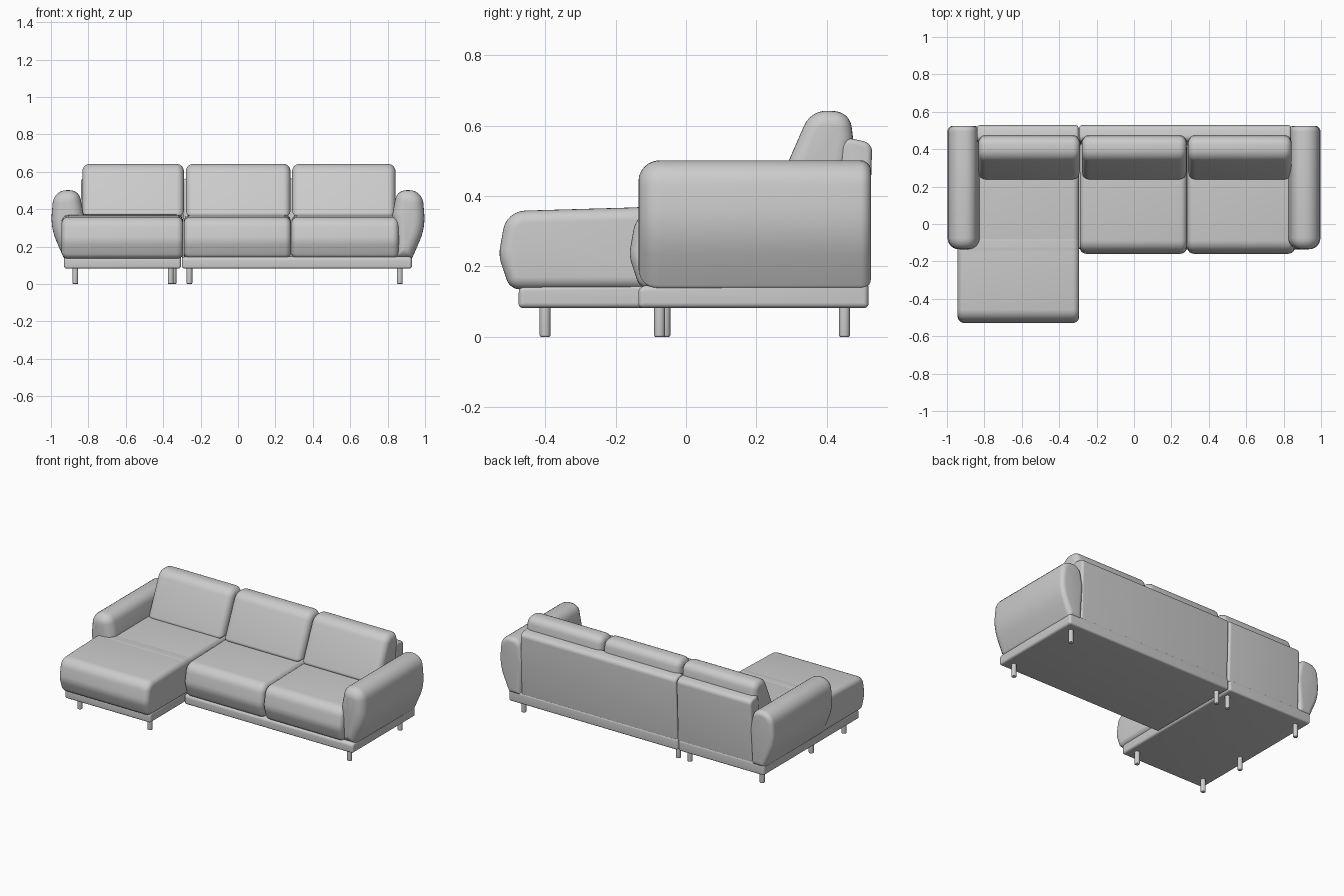
import bpy, bmesh, math
from mathutils import Vector

cube = bpy.data.objects.get("Cube")
if cube:
    bpy.data.objects.remove(cube)


def material(name, value):
    m = bpy.data.materials.new(name)
    m.use_nodes = True
    colour = (value, value, value, 1)
    m.diffuse_color = colour
    m.node_tree.nodes["Principled BSDF"].inputs["Base Color"].default_value = colour
    return m


FABRIC = material("light_grey_fabric", 0.6)


def outline(points, inset, steps=6):
    """Convex profile of (a, b, radius) corners, rounded and moved inward."""
    area = sum(p[0] * q[1] - q[0] * p[1] for p, q in zip(points, points[1:] + points[:1]))
    if area < 0:
        points = points[::-1]
    loop = []
    for i, (a, b, r) in enumerate(points):
        p = Vector((a, b))
        before = (p - Vector(points[i - 1][:2])).normalized()
        after = (Vector(points[(i + 1) % len(points)][:2]) - p).normalized()
        turn = math.atan2(before.cross(after), before.dot(after))
        start = math.atan2(-before.x, before.y)
        rad = max(r - inset, 0.004)
        mid = start + turn / 2
        reach = (inset + rad) / math.cos(turn / 2)
        centre = p - Vector((math.cos(mid), math.sin(mid))) * reach
        for k in range(steps + 1):
            t = start + turn * k / steps
            loop.append(centre + Vector((math.cos(t), math.sin(t))) * rad)
    return loop


def soft_prism(name, points, axis, low, high, rims, steps=6):
    """Extrude a profile along an axis with rounded rims at both ends."""
    place = {"x": lambda a, b, t: (t, a, b),
             "y": lambda a, b, t: (a, t, b),
             "z": lambda a, b, t: (a, b, t)}[axis]
    angles = [math.pi / 2 * k / steps for k in range(steps + 1)]
    rings = [(low + rims[0] * (1 - math.sin(t)), rims[0] * (1 - math.cos(t))) for t in angles]
    rings += [(high - rims[1] * (1 - math.sin(t)), rims[1] * (1 - math.cos(t))) for t in angles[::-1]]
    # rings run outward at each end, so sort them along the axis
    rings.sort(key=lambda ring: ring[0])
    bm = bmesh.new()
    loops = [[bm.verts.new(place(v.x, v.y, t)) for v in outline(points, d)] for t, d in rings]
    for one, two in zip(loops, loops[1:]):
        for i in range(len(one)):
            bm.faces.new((one[i - 1], one[i], two[i], two[i - 1]))
    bm.faces.new(loops[0])
    bm.faces.new(loops[-1])
    bmesh.ops.recalc_face_normals(bm, faces=bm.faces)
    mesh = bpy.data.meshes.new(name)
    bm.to_mesh(mesh)
    bm.free()
    return finish(bpy.data.objects.new(name, mesh))


def finish(obj):
    if not obj.users_collection:
        bpy.context.collection.objects.link(obj)
    obj.data.materials.append(FABRIC)
    bpy.ops.object.select_all(action="DESELECT")
    obj.select_set(True)
    bpy.context.view_layer.objects.active = obj
    bpy.ops.object.shade_smooth_by_angle(angle=math.radians(40))
    return obj


# Low plinths under the chaise and the main seat
for name, x0, x1, front in (("chaise_base", -0.93, -0.305, -0.475),
                            ("main_base", -0.30, 0.93, -0.135)):
    side = [(front, 0.082, 0.012), (0.518, 0.082, 0.012),
            (0.518, 0.16, 0.02), (front, 0.145, 0.02)]
    soft_prism(name, side, "x", x0, x1, (0.015, 0.015))

# Seat cushions with crowned tops and bulging fronts
for name, x0, x1, front in (("chaise_cushion", -0.943, -0.293, -0.53),
                            ("middle_seat_cushion", -0.29, 0.283, -0.16),
                            ("left_seat_cushion", 0.285, 0.86, -0.16)):
    back = -0.06 if name == "chaise_cushion" else 0.44
    side = [(front + 0.03, 0.135, 0.04), (back, 0.135, 0.03), (back, 0.37, 0.03),
            (front + 0.02, 0.357, 0.065), (front - 0.002, 0.23, 0.1)]
    soft_prism(name, side, "x", x0, x1, (0.035, 0.035))

# Rear part of the chaise seat, between arm and middle seat
soft_prism("chaise_rear_cushion",
           [(-0.15, 0.135, 0.01), (0.44, 0.135, 0.01), (0.44, 0.371, 0.01), (-0.15, 0.368, 0.01)],
           "x", -0.90, -0.293, (0.01, 0.035))

# Leaning back cushions
for name, x0, x1 in (("right_back_cushion", -0.832, -0.289),
                     ("middle_back_cushion", -0.279, 0.281),
                     ("left_back_cushion", 0.289, 0.842)):
    side = [(0.228, 0.355, 0.02), (0.44, 0.355, 0.02), (0.475, 0.56, 0.06),
            (0.465, 0.638, 0.05), (0.355, 0.645, 0.07)]
    soft_prism(name, side, "x", x0, x1, (0.04, 0.04))

# Back panels, split where the chaise meets the main seat
for name, x0, x1 in (("right_back_panel", -0.84, -0.297), ("left_back_panel", -0.293, 0.84)):
    side = [(0.42, 0.14, 0.01), (0.515, 0.14, 0.01), (0.529, 0.55, 0.03), (0.44, 0.57, 0.03)]
    soft_prism(name, side, "x", x0, x1, (0.015, 0.015))

# Arms that flare outward and taper to the plinth
arm = [(0.93, 0.135, 0.02), (0.84, 0.135, 0.02), (0.825, 0.37, 0.1),
       (0.85, 0.50, 0.06), (0.985, 0.503, 0.075), (1.002, 0.30, 0.3)]
for name, sign in (("left_arm", 1), ("right_arm", -1)):
    soft_prism(name, [(sign * a, b, r) for a, b, r in arm], "y", -0.135, 0.525, (0.06, 0.03))

# Round legs
spots = [(-0.87, -0.4), (-0.36, -0.4), (-0.87, -0.06), (-0.345, 0.45),
         (-0.87, 0.45), (-0.26, 0.45), (0.865, -0.075), (0.865, 0.45)]
for i, (x, y) in enumerate(spots):
    w = 0.0155
    corners = [(x - w, y - w, w), (x + w, y - w, w), (x + w, y + w, w), (x - w, y + w, w)]
    soft_prism("leg_%d" % (i + 1), corners, "z", 0, 0.09, (0.005, 0.002))
